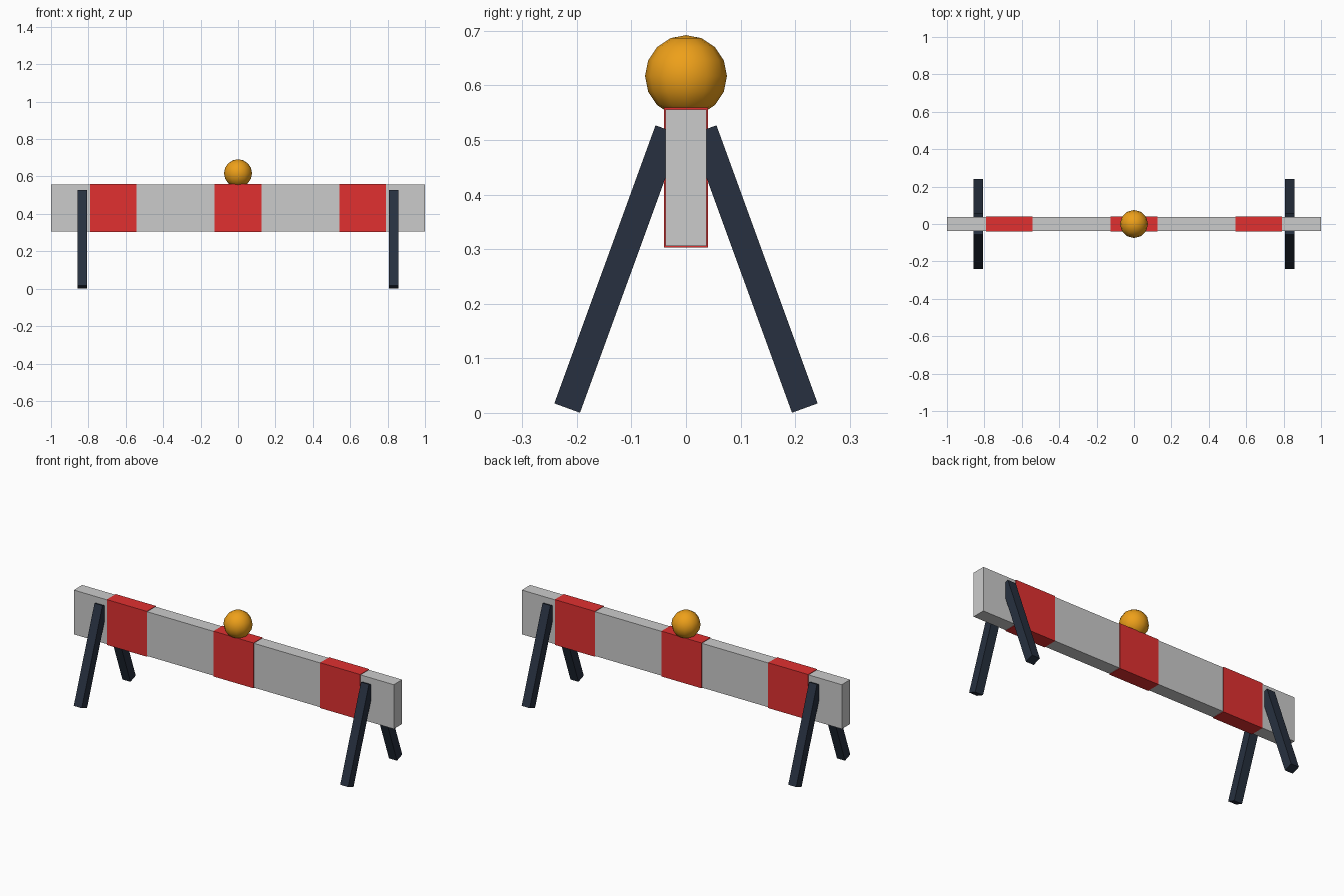
import bpy
from math import radians

if "Cube" in bpy.data.objects:
    bpy.data.objects.remove(bpy.data.objects["Cube"])


def material(name, color):
    mat = bpy.data.materials.new(name)
    mat.diffuse_color = color
    mat.use_nodes = True
    mat.node_tree.nodes["Principled BSDF"].inputs["Base Color"].default_value = mat.diffuse_color
    return mat


red = material("red", (0.75, 0.03, 0.03, 1))
navy = material("dark_navy", (0.02, 0.03, 0.05, 1))
amber = material("amber", (0.85, 0.35, 0.01, 1))


def box(name, loc, size, mat=None, tilt=0.0):
    bpy.ops.mesh.primitive_cube_add(size=1, location=loc, rotation=(tilt, 0, 0))
    ob = bpy.context.object
    ob.name = name
    ob.scale = size
    if mat:
        ob.data.materials.append(mat)
    return ob


# Horizontal board
box("board", (0, 0, 0.431), (2.0, 0.075, 0.25))

# Red bands wrapped round the board
for name, x in (("left", -0.667), ("middle", 0.0), ("right", 0.667)):
    box(name + "_stripe", (x, 0, 0.431), (0.25, 0.081, 0.256), red)

# Splayed legs, a pair near each end
for side, x in (("left", -0.833), ("right", 0.833)):
    for end, s in (("front", -1), ("back", 1)):
        box(f"{end}_{side}_leg", (x, s * 0.125, 0.2635), (0.05, 0.05, 0.542),
            navy, s * radians(20))

# Warning lamp on top
bpy.ops.mesh.primitive_uv_sphere_add(segments=12, ring_count=8, radius=0.075,
                                     location=(0, 0, 0.617))
lamp = bpy.context.object
lamp.name = "warning_lamp"
lamp.data.materials.append(amber)
bpy.ops.object.shade_smooth()
